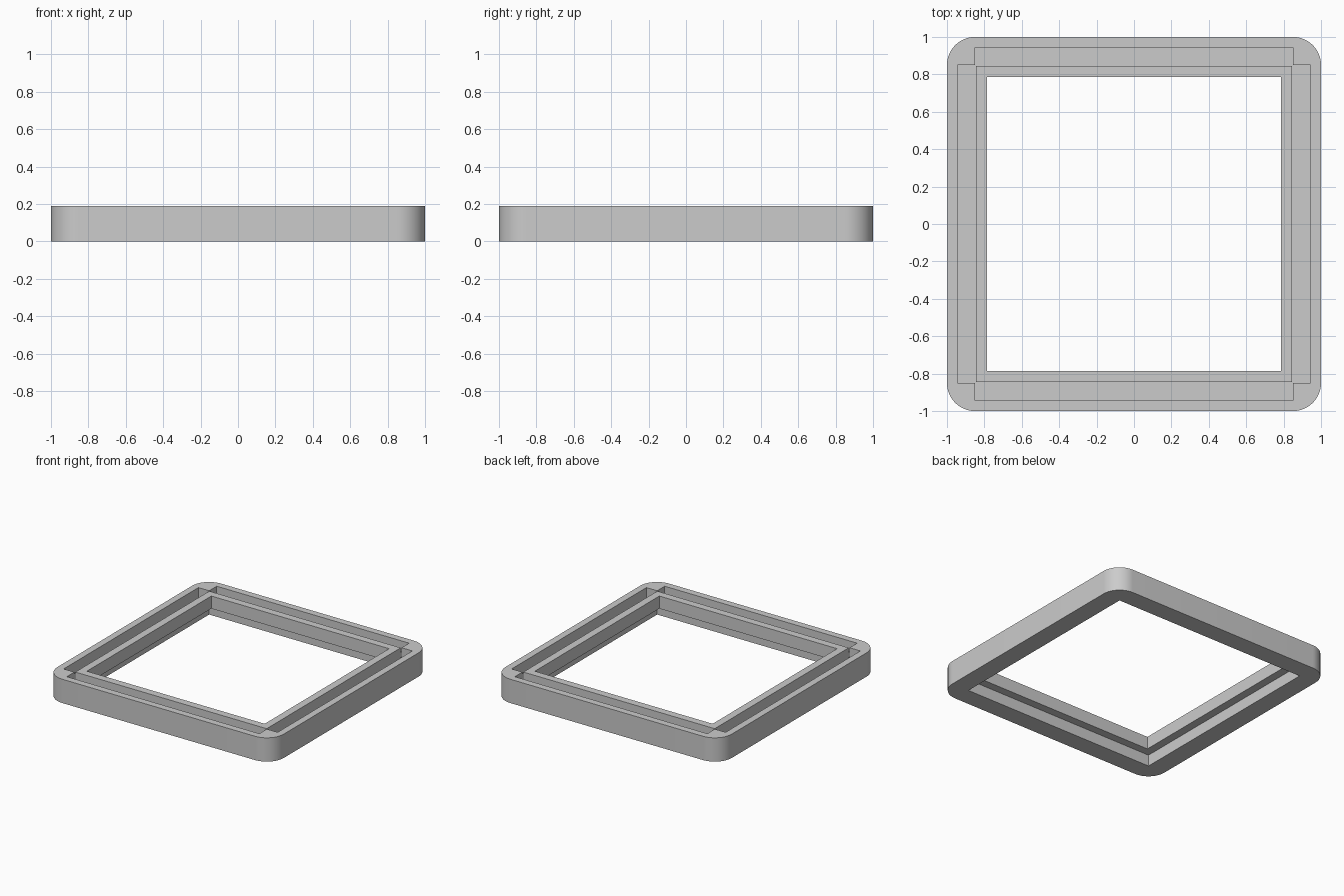
import bpy
import bmesh
import math

HEIGHT = 0.19
CORNER = 0.15      # outer corner radius
HOLE = 0.785       # half width of the upper opening
REBATE = 0.85      # half width of the wider lower opening
STEP = 0.09        # height of the underside of the lip
SLOT_IN, SLOT_OUT, SLOT_FLOOR = 0.845, 0.945, 0.10

old = bpy.data.objects.get("Cube")
if old:
    bpy.data.objects.remove(old, do_unlink=True)

grey = bpy.data.materials.new("plain grey")
grey.use_nodes = True
colour = (0.6, 0.6, 0.6, 1)
grey.diffuse_color = colour
grey.node_tree.nodes["Principled BSDF"].inputs["Base Color"].default_value = colour


def box(name, x0, x1, y0, y1, z0, z1, radius=0):
    """Box between limits, optionally with rounded upright edges."""
    bm = bmesh.new()
    bmesh.ops.create_cube(bm, size=1)
    for v in bm.verts:
        v.co.x = x1 if v.co.x > 0 else x0
        v.co.y = y1 if v.co.y > 0 else y0
        v.co.z = z1 if v.co.z > 0 else z0
    if radius:
        upright = [e for e in bm.edges if abs(e.verts[0].co.z - e.verts[1].co.z) > 0.01]
        bmesh.ops.bevel(bm, geom=upright, offset=radius, segments=16,
                        profile=0.5, affect='EDGES')
    mesh = bpy.data.meshes.new(name)
    bm.to_mesh(mesh)
    bm.free()
    ob = bpy.data.objects.new(name, mesh)
    bpy.context.collection.objects.link(ob)
    mesh.materials.append(grey)
    return ob


# Rounded square frame body
frame = box("frame", -1, 1, -1, 1, 0, HEIGHT, CORNER)

# Central opening, with a wider rebate beneath the lip
cutters = [
    box("opening_cutter", -HOLE, HOLE, -HOLE, HOLE, -0.1, HEIGHT + 0.1),
    box("rebate_cutter", -REBATE, REBATE, -REBATE, REBATE, -0.1, STEP),
]

# Four slots in the top, one along each side
for side in (-1, 1):
    near, far = sorted((side * SLOT_IN, side * SLOT_OUT))
    top = HEIGHT + 0.1
    cutters.append(box("side_slot_cutter", near, far, -REBATE, REBATE, SLOT_FLOOR, top))
    cutters.append(box("end_slot_cutter", -REBATE, REBATE, near, far, SLOT_FLOOR, top))

bpy.ops.object.select_all(action='DESELECT')
frame.select_set(True)
bpy.context.view_layer.objects.active = frame
for cutter in cutters:
    cutter.hide_render = True
    cut = frame.modifiers.new("cut", 'BOOLEAN')
    cut.operation = 'DIFFERENCE'
    cut.solver = 'EXACT'
    cut.object = cutter
    bpy.ops.object.modifier_apply(modifier=cut.name)
    bpy.data.objects.remove(cutter, do_unlink=True)

bpy.ops.object.shade_smooth_by_angle(angle=math.radians(30))
